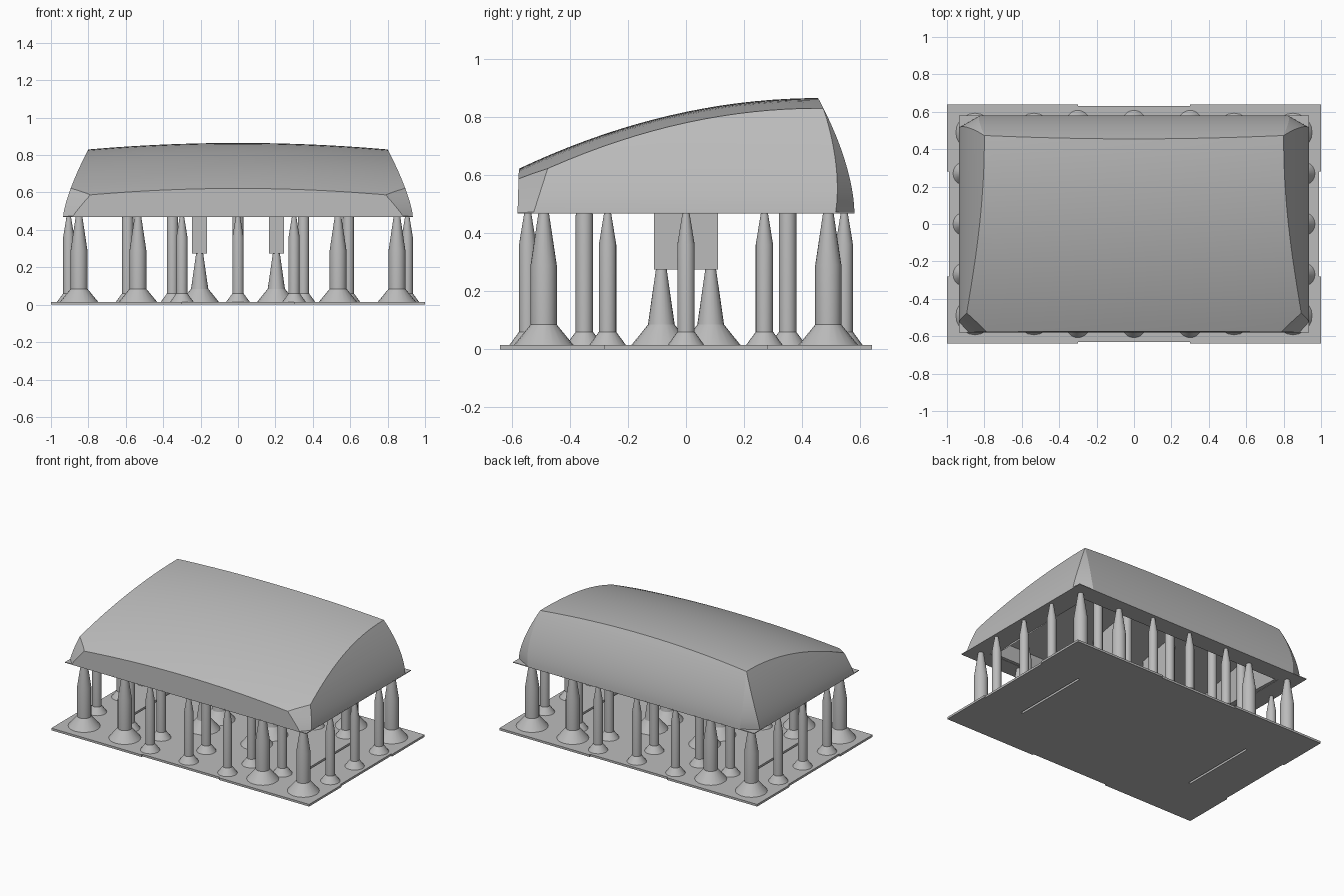
import bpy, bmesh
from math import sin, cos, pi

old = bpy.data.objects.get("Cube")
if old:
    bpy.data.objects.remove(old, do_unlink=True)

GREY = (0.5, 0.5, 0.5, 1)
grey = bpy.data.materials.new("plain grey")
grey.use_nodes = True
grey.diffuse_color = GREY
grey.node_tree.nodes["Principled BSDF"].inputs["Base Color"].default_value = GREY

RIM = 0.47     # height of the cap's lower rim
PLATE = 0.015  # thickness of the base plate


def finish(name, bm):
    bmesh.ops.recalc_face_normals(bm, faces=bm.faces)
    me = bpy.data.meshes.new(name)
    bm.to_mesh(me)
    bm.free()
    me.materials.append(grey)
    ob = bpy.data.objects.new(name, me)
    bpy.context.collection.objects.link(ob)
    return ob


def loft(name, rings):
    """Skin a stack of closed rings and cap both ends."""
    bm = bmesh.new()
    rows = [[bm.verts.new(p) for p in ring] for ring in rings]
    n = len(rows[0])
    for a, b in zip(rows, rows[1:]):
        for i in range(n):
            j = (i + 1) % n
            bm.faces.new((a[i], a[j], b[j], b[i]))
    bm.faces.new(rows[0][::-1])
    bm.faces.new(rows[-1])
    return finish(name, bm)


def box(name, x, y, z0, z1):
    (x0, x1), (y0, y1) = x, y
    flat = [(x0, y0), (x1, y0), (x1, y1), (x0, y1)]
    return loft(name, [[(*p, z) for p in flat] for z in (z0, z1)])


def smooth(ob, angle=0.35):
    bpy.ops.object.select_all(action='DESELECT')
    ob.select_set(True)
    bpy.context.view_layer.objects.active = ob
    bpy.ops.object.shade_smooth_by_angle(angle=angle)


def boolean(ob, cutter, operation):
    """Apply a boolean, then discard the cutter."""
    mod = ob.modifiers.new("cut", 'BOOLEAN')
    mod.object, mod.operation, mod.solver = cutter, operation, 'EXACT'
    bpy.context.view_layer.objects.active = ob
    bpy.ops.object.modifier_apply(modifier=mod.name)
    bpy.data.objects.remove(cutter, do_unlink=True)


# Cap body: octagonal layers whose back and sides curve inward with height
def cap_ring(z):
    h = z - RIM
    x = 0.935 - 0.135 * (h / 0.36) ** 1.4
    back = 0.58 - 0.125 * (h / 0.395) ** 1.7
    front = -0.58 + 0.03 * h
    fx, fy = 0.05 + 0.58 * min(h, 0.18), 0.055 + 0.29 * min(h, 0.18)
    k = max(0.02, 1 - h / 0.36)
    bx, by = 0.115 * k, 0.065 * k
    half = [(x - fx, front), (x, front + fy), (x, back - by), (x - bx, back)]
    return [(px, py, z) for px, py in half] + [(-px, py, z) for px, py in half[::-1]]


cap = loft("cap", [cap_ring(RIM + 0.44 * i / 16) for i in range(17)])


# Crowned top: arched along both axes
def crown_height(x, y):
    return 0.865 - 0.229 * (0.455 - y) ** 2 - 0.035 * (x / 0.8) ** 2


bm = bmesh.new()
bmesh.ops.create_grid(bm, x_segments=24, y_segments=24, size=1)
bottom = bmesh.ops.extrude_face_region(bm, geom=bm.faces[:])["geom"]
lower = {v for v in bottom if isinstance(v, bmesh.types.BMVert)}
for v in bm.verts:
    v.co.y *= 0.7
    v.co.z = 0.3 if v in lower else crown_height(v.co.x, v.co.y)
boolean(cap, finish("crown_cutter", bm), 'INTERSECT')


# Cavity under the cap with a sloping roof
def roof(y):
    return 0.64 + 0.2 * y


def cavity(scale, z):
    x, y = 0.80 * scale, 0.46 * scale
    return [(px, py, roof(py) if z is None else z)
            for px, py in ((x, -y), (x, y), (-x, y), (-x, -y))]


boolean(cap, loft("cavity_cutter", [cavity(1, 0.4), cavity(0.9, None)]), 'DIFFERENCE')
smooth(cap)

# Thin rectangular rim around the mouth of the cap
for s, side in ((1, "left"), (-1, "right")):
    box(side + "_rim", sorted((s * 0.935, s * 0.80)), (-0.58, 0.58), RIM - 0.002, RIM + 0.003)
for s, side in ((1, "back"), (-1, "front")):
    box(side + "_rim", (-0.80, 0.80), sorted((s * 0.58, s * 0.46)), RIM - 0.002, RIM + 0.003)

# Mounting stems hanging from the cavity roof
for s, side in ((1, "left"), (-1, "right")):
    box(side + "_stem", (s * 0.205 - 0.04, s * 0.205 + 0.04), (-0.11, 0.11), 0.275, 0.67)

# Base plate with shallow edge notches and two slots
quarter = [(0.99, 0), (0.99, 0.28), (1, 0.28), (1, 0.64), (0.3, 0.64), (0.3, 0.63)]
right_half = [(x, -y) for x, y in quarter[:0:-1]] + quarter[1:]
outline = right_half + [(-x, y) for x, y in right_half[::-1]]
plate = loft("base_plate", [[(x, y, z) for x, y in outline] for z in (0, PLATE)])
for s in (1, -1):
    slot = box("slot_cutter", (s * 0.69 - 0.008, s * 0.69 + 0.008), (-0.28, 0.28), -0.1, 0.1)
    boolean(plate, slot, 'DIFFERENCE')


# Support posts: flared foot, straight shaft, tapered tip
def post(name, x, y, profile, sides=20):
    rings = [[(x + r * cos(2 * pi * i / sides), y + r * sin(2 * pi * i / sides), z)
              for i in range(sides)] for r, z in profile]
    smooth(loft(name, rings), 0.5)


def thin(top):
    return [(0.065, 0.012), (0.03, 0.06), (0.03, top - 0.11), (0.012, top)]


THICK = [(0.105, 0.012), (0.045, 0.085), (0.045, 0.29), (0.018, RIM)]
SHORT = [(0.105, 0.012), (0.046, 0.085), (0.018, 0.28)]


def mirrored(name, x, y, profile):
    for px in sorted({x, -x}):
        for py in sorted({y, -y}):
            post(name, px, py, profile)


for x in (0.85, 0.535):
    mirrored("thick_support", x, 0.49, THICK)
for x in (0, 0.30):
    mirrored("edge_support", x, 0.545, thin(RIM))
for y in (0, 0.27):
    mirrored("side_support", 0.905, y, thin(RIM))
for x in (0, 0.35, 0.59):
    for y in (-0.35, 0.35):
        for px in sorted({x, -x}):
            post("inner_support", px, y, thin(roof(y)))
mirrored("stem_support", 0.205, 0.085, SHORT)
